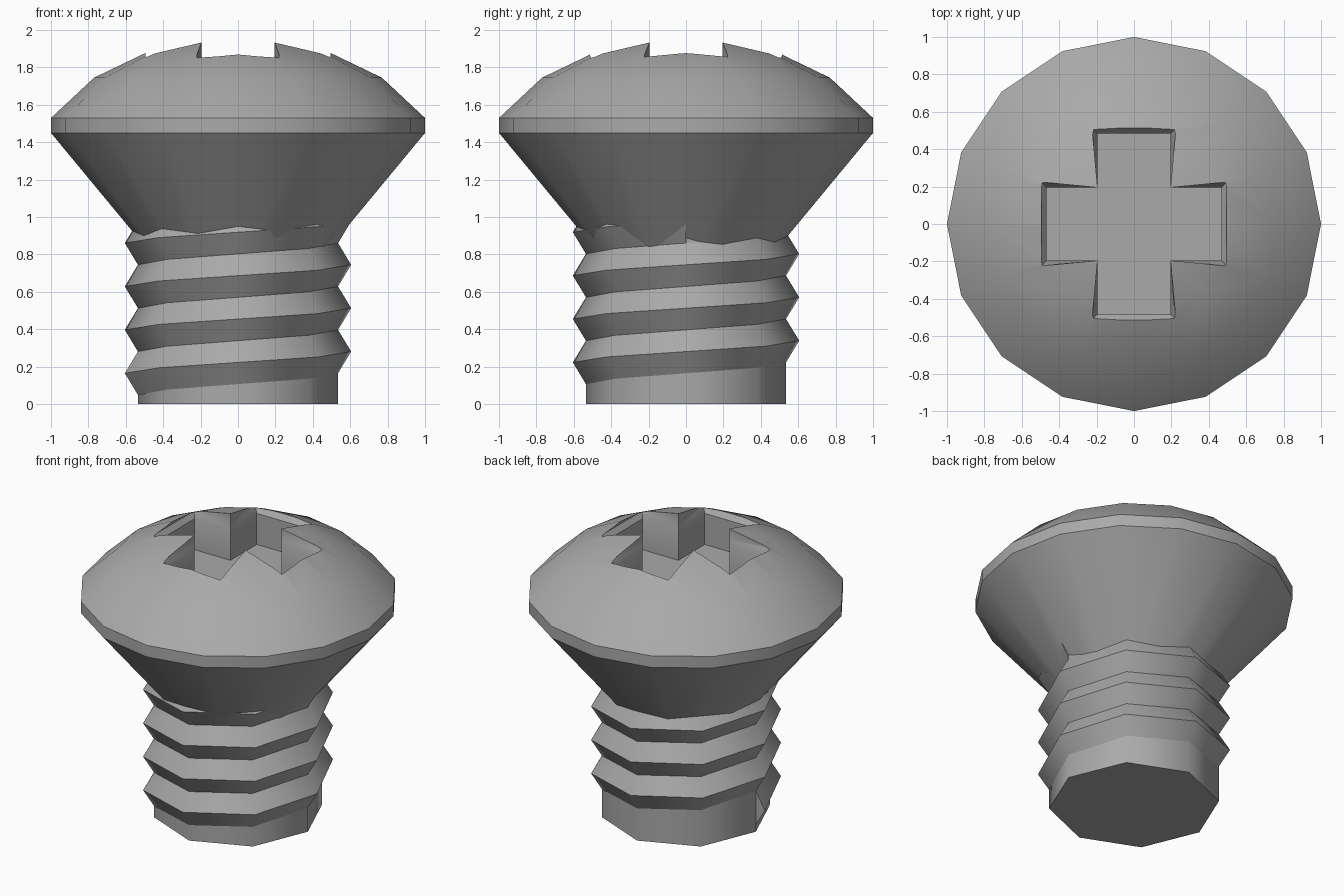
import bpy, bmesh
from math import cos, sin, pi, radians

cube = bpy.data.objects.get("Cube")
if cube:
    bpy.data.objects.remove(cube, do_unlink=True)

steel = bpy.data.materials.new("grey_steel")
steel.use_nodes = True
GREY = (0.4, 0.4, 0.4, 1)
steel.diffuse_color = GREY
steel.node_tree.nodes["Principled BSDF"].inputs["Base Color"].default_value = GREY


def loft(name, rings):
    """Skin a stack of closed rings of points and cap both ends."""
    bm = bmesh.new()
    loops = [[bm.verts.new(p) for p in ring] for ring in rings]
    n = len(loops[0])
    for low, high in zip(loops, loops[1:]):
        for i in range(n):
            j = (i + 1) % n
            bm.faces.new((low[i], low[j], high[j], high[i]))
    bm.faces.new(loops[0][::-1])
    bm.faces.new(loops[-1])
    bmesh.ops.recalc_face_normals(bm, faces=bm.faces)
    mesh = bpy.data.meshes.new(name)
    bm.to_mesh(mesh)
    bm.free()
    mesh.materials.append(steel)
    obj = bpy.data.objects.new(name, mesh)
    bpy.context.collection.objects.link(obj)
    return obj


def select(obj):
    bpy.ops.object.select_all(action='DESELECT')
    obj.select_set(True)
    bpy.context.view_layer.objects.active = obj


def smooth(obj, degrees):
    select(obj)
    bpy.ops.object.shade_smooth_by_angle(angle=radians(degrees))


def circle(radius, z, sides):
    return [(radius * cos(2 * pi * i / sides), radius * sin(2 * pi * i / sides), z)
            for i in range(sides)]


def cross(tip_x, tip_y, half, z, inner=0.195):
    """Plus-shaped outline, counter-clockwise from the right arm."""
    right = [(tip_x, -half), (tip_x, half), (inner, inner)]
    top = [(half, tip_y), (-half, tip_y), (-inner, inner)]
    quarter = right + top
    return [(x, y, z) for x, y in quarter + [(-x, -y) for x, y in quarter]]


# Domed countersunk head
profile = [(0.40, 0.725), (1, 1.45), (1, 1.53), (0.77, 1.745), (0.5, 1.875), (0.25, 1.94)]
head = loft("head", [circle(r, z, 16) for r, z in profile])

# Cross recess with a flared rim
recess = loft("recess_cutter", [
    cross(0.468, 0.483, 0.195, 1.61),
    cross(0.468, 0.483, 0.195, 1.825),
    cross(0.495, 0.512, 0.224, 1.86),
    cross(0.495, 0.512, 0.224, 2.1)])
recess.hide_render = True
cut = head.modifiers.new("recess", 'BOOLEAN')
cut.operation = 'DIFFERENCE'
cut.solver = 'EXACT'
cut.object = recess
select(head)
bpy.ops.object.modifier_apply(modifier=cut.name)
bpy.data.objects.remove(recess, do_unlink=True)
smooth(head, 30)

# Eight-sided shaft
ROOT, CREST, PITCH, SIDES = 0.535, 0.605, 0.232, 8
shaft = loft("shaft", [circle(ROOT, z, SIDES) for z in (0, 1)])
smooth(shaft, 50)

# V-shaped helical thread, cut off square at its start
sections = []
for step in range(3 * SIDES + SIDES // 2 + 1):
    angle = pi + 2 * pi * step / SIDES
    z = 0.165 + PITCH * step / SIDES
    sections.append([(r * cos(angle), r * sin(angle), z + dz) for r, dz in
                     ((ROOT, -PITCH / 2), (CREST, 0), (ROOT, PITCH / 2))])
thread = loft("thread", sections)
smooth(thread, 50)
